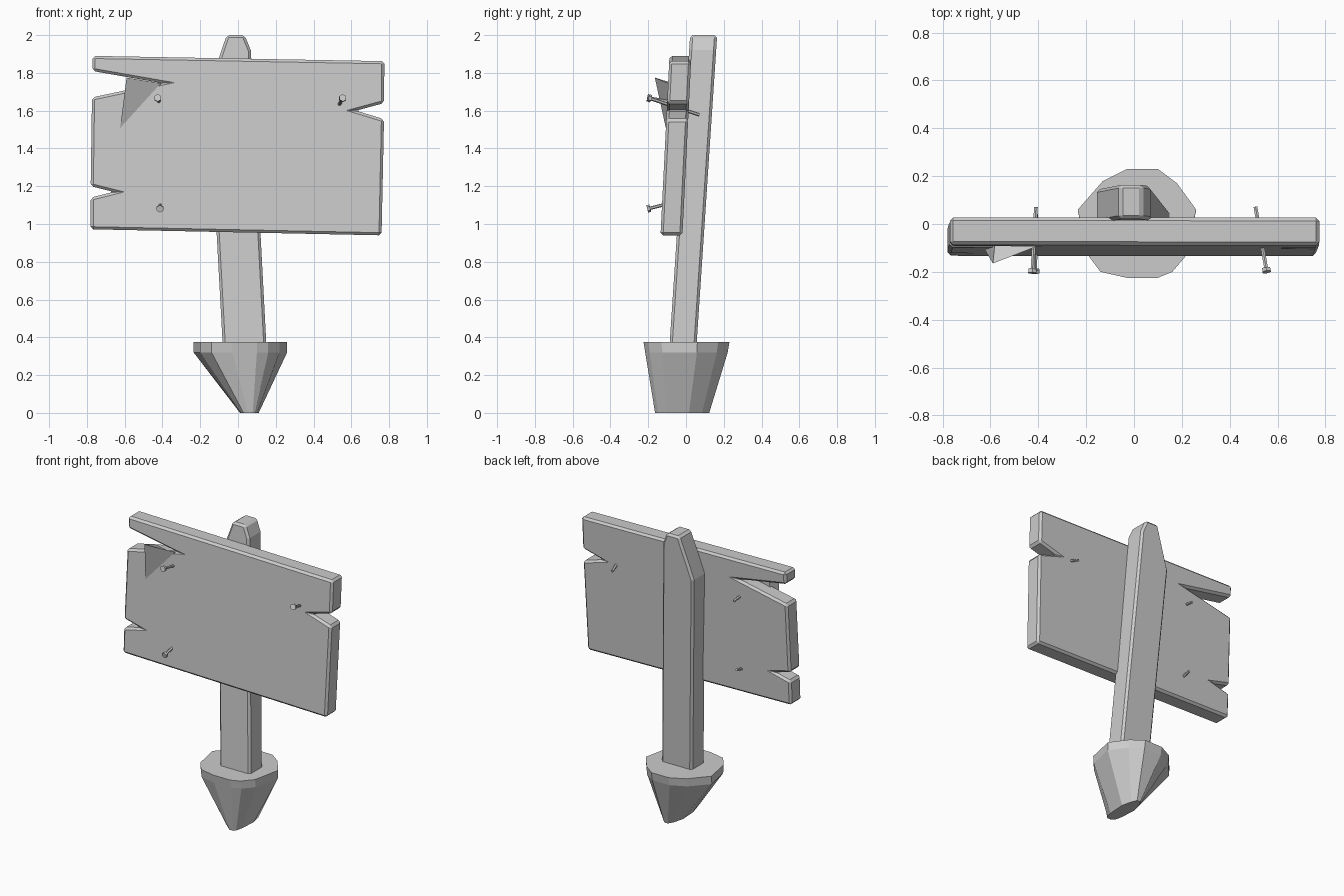
import bpy, bmesh
from mathutils import Vector

cube = bpy.data.objects.get("Cube")
if cube:
    bpy.data.objects.remove(cube, do_unlink=True)

grey = bpy.data.materials.new("weathered_grey")
grey.use_nodes = True
COLOR = (0.6, 0.6, 0.6, 1)
grey.diffuse_color = COLOR
grey.node_tree.nodes["Principled BSDF"].inputs["Base Color"].default_value = COLOR


def loft(name, rings, bevel=0.0):
    """Closed solid skinned through matching rings of points."""
    bm = bmesh.new()
    loops = [[bm.verts.new(p) for p in ring] for ring in rings]
    n = len(loops[0])
    for low, high in zip(loops, loops[1:]):
        for i in range(n):
            j = (i + 1) % n
            bm.faces.new((low[i], low[j], high[j], high[i]))
    bm.faces.new(loops[0][::-1])
    bm.faces.new(loops[-1])
    bmesh.ops.recalc_face_normals(bm, faces=bm.faces)
    mesh = bpy.data.meshes.new(name)
    bm.to_mesh(mesh)
    bm.free()
    mesh.materials.append(grey)
    obj = bpy.data.objects.new(name, mesh)
    bpy.context.collection.objects.link(obj)
    if bevel:
        mod = obj.modifiers.new("worn_edges", "BEVEL")
        mod.width = bevel
        mod.segments = 1
        mod.limit_method = "ANGLE"
        mod.angle_limit = 0.6
    return obj


def nail(name, head, tip):
    """Square-cut nail with a six-sided head, from head centre to tip."""
    head, tip = Vector(head), Vector(tip)
    turn = (tip - head).to_track_quat("Z", "Y")
    length = (tip - head).length
    bm = bmesh.new()
    for radius, start, end in ((0.02, 0, 0.016), (0.009, 0.01, length)):
        part = bmesh.ops.create_cone(bm, cap_ends=True, segments=6, radius1=radius,
                                     radius2=radius, depth=end - start)
        bmesh.ops.translate(bm, verts=part["verts"], vec=(0, 0, (start + end) / 2))
    mesh = bpy.data.meshes.new(name)
    bm.to_mesh(mesh)
    bm.free()
    mesh.materials.append(grey)
    obj = bpy.data.objects.new(name, mesh)
    obj.rotation_mode = "QUATERNION"
    obj.rotation_quaternion = turn
    obj.location = head
    bpy.context.collection.objects.link(obj)


# Board: split outline, leaning back with height
outline = [(-0.77, 1.89), (0.775, 1.862), (0.773, 1.64), (0.625, 1.60), (0.773, 1.555),
           (0.76, 0.94), (-0.78, 0.972), (-0.78, 1.14), (-0.66, 1.17), (-0.78, 1.20),
           (-0.773, 1.67), (-0.41, 1.747), (-0.77, 1.81)]


def lean(z):
    return -0.03 + 0.05 * (z - 1.88)


loft("sign_board", [[(x, lean(z) + side, z) for x, z in outline] for side in (-0.058, 0.058)], 0.014)

# Splinter peeling off the front beside the long crack
splinter = [(-0.625, -0.105, 1.50), (-0.59, -0.165, 1.775), (-0.41, -0.095, 1.745)]
loft("peeled_splinter", [splinter, [(x + 0.01, -0.07, z - 0.03) for x, y, z in splinter]])

# Post: leaning profile with one long sloped shoulder
post = [(-0.075, 0.25), (0.156, 0.25), (0.068, 1.92), (0.035, 2.0), (-0.06, 2.0), (-0.155, 1.72)]
loft("post", [[(x, 0.022 + 0.0665 * (z - 2) + depth, z) for x, z in post] for depth in (0, 0.143)], 0.014)

# Rock foot: broad faceted top tapering to a narrow wedge
rim = [(-0.235, 0.06), (-0.13, 0.18), (-0.03, 0.23), (0.10, 0.23), (0.18, 0.17), (0.26, 0.06),
       (0.22, -0.13), (0.16, -0.20), (0.10, -0.225), (-0.03, -0.225), (-0.14, -0.20), (-0.20, -0.12)]
base = [(0.06 + (x - 0.012) * 0.2, -0.022 + y * 0.63, 0) for x, y in rim]
loft("rock_foot", [base, [(x, y * 0.96, 0.32) for x, y in rim], [(x, y, 0.375) for x, y in rim]])

# Nails driven through the board
nail("nail_upper_right", (-0.425, -0.205, 1.668), (-0.41, 0.07, 1.62))
nail("nail_lower_right", (-0.413, -0.205, 1.08), (-0.41, 0.04, 1.14))
nail("nail_upper_left", (0.555, -0.2, 1.668), (0.508, 0.07, 1.578))
